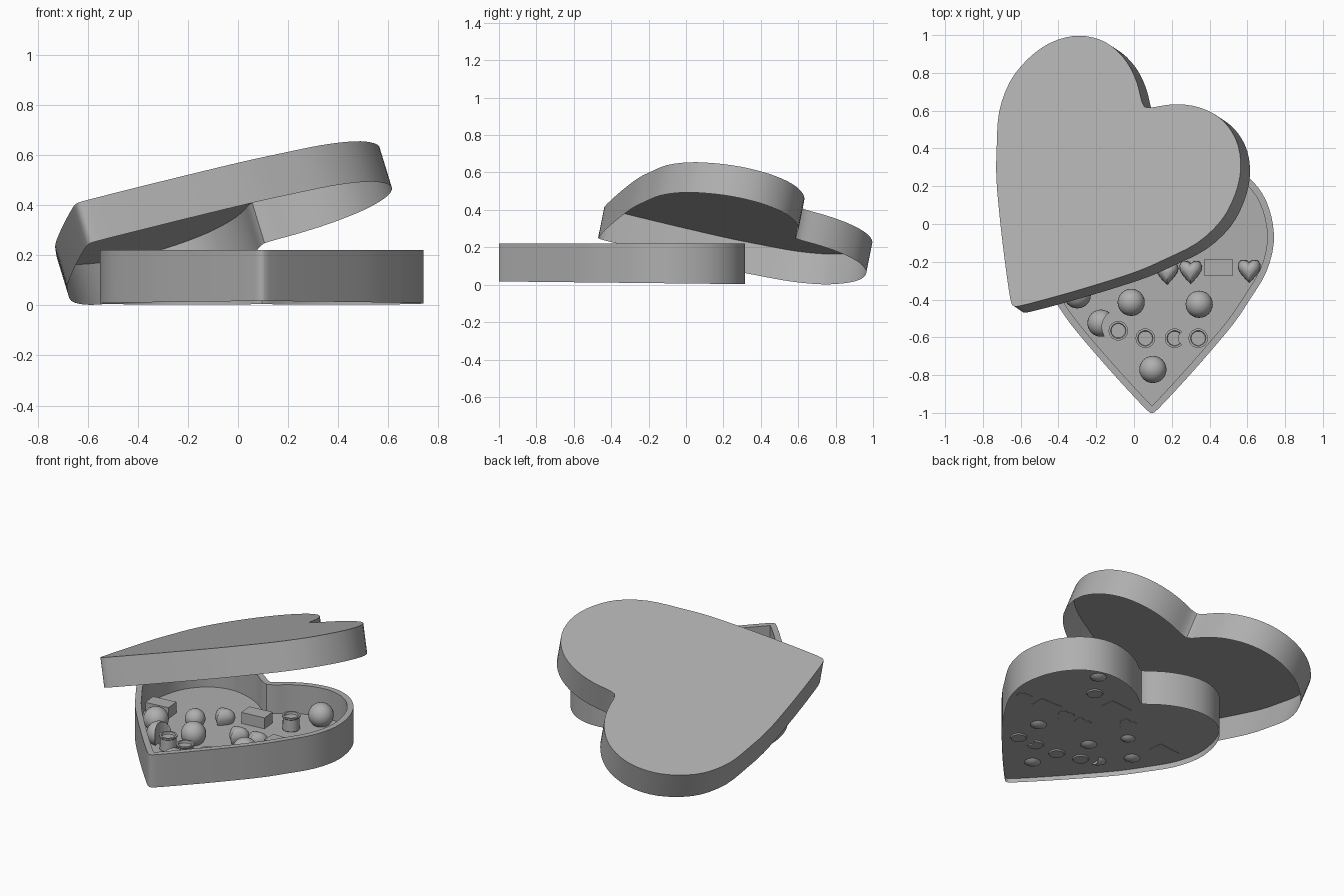
import bpy, bmesh, math
from mathutils import Vector, Matrix

if "Cube" in bpy.data.objects:
    bpy.data.objects.remove(bpy.data.objects["Cube"])

# Right half of the heart, from tip to notch (x from axis, y from tip)
HALF = [(0, 0), (.03, .018), (.165, .162), (.305, .32), (.43, .47), (.515, .595), (.605, .745),
        (.645, .9), (.632, 1.04), (.585, 1.16), (.505, 1.252), (.41, 1.302), (.31, 1.315),
        (.2, 1.293), (.1, 1.247), (0.03, 1.195), (0, 1.18)]
FLOOR = .042

GREY = bpy.data.materials.new("grey")
GREY.diffuse_color = (.43, .43, .43, 1)
GREY.use_nodes = True
GREY.node_tree.nodes["Principled BSDF"].inputs["Base Color"].default_value = GREY.diffuse_color


def spline(pts, n=3):
    """Catmull-Rom through the points, ends kept sharp."""
    p = [Vector(q) for q in pts]
    p = [p[0]] + p + [p[-1]]
    out = []
    for i in range(1, len(p) - 2):
        a, b, c, d = p[i - 1:i + 3]
        for k in range(n):
            t = k / n
            out.append(0.5 * (2 * b + (c - a) * t + (2 * a - 5 * b + 4 * c - d) * t * t
                              + (3 * b - a - 3 * c + d) * t ** 3))
    return out + [p[-1]]


def heart(sx=1, sy=1, n=3):
    """Closed counter-clockwise heart outline."""
    r = spline(HALF, n)
    r = r + [Vector((-q.x, q.y)) for q in r[-2:0:-1]]
    return [Vector((q.x * sx, q.y * sy)) for q in r]


def inset(loop, d):
    out = []
    for i, p in enumerate(loop):
        e1 = (p - loop[i - 1]).normalized()
        e2 = (loop[(i + 1) % len(loop)] - p).normalized()
        n1, n2 = Vector((-e1.y, e1.x)), Vector((-e2.y, e2.x))
        m = (n1 + n2).normalized()
        out.append(p + m * d / max(m.dot(n1), .6))
    return out


def finish(bm, name, smooth=True, angle=35):
    me = bpy.data.meshes.new(name)
    bm.to_mesh(me)
    bm.free()
    me.materials.append(GREY)
    ob = bpy.data.objects.new(name, me)
    bpy.context.collection.objects.link(ob)
    if smooth:
        bpy.ops.object.select_all(action='DESELECT')
        ob.select_set(True)
        bpy.context.view_layer.objects.active = ob
        bpy.ops.object.shade_smooth_by_angle(angle=math.radians(angle))
    return ob


def ring(bm, loop, z):
    return [bm.verts.new((p.x, p.y, z(p) if callable(z) else z)) for p in loop]


def bridge(bm, a, b):
    for i in range(len(a)):
        j = (i + 1) % len(a)
        bm.faces.new((a[i], a[j], b[j], b[i]))


# Box base: outer wall, rim, inner wall, floor slightly above the bottom edge
AX, AY = .095, -1.0
outer = [p + Vector((AX, AY)) for p in heart()]
inner = inset(outer, .035)
bm = bmesh.new()
rings = [ring(bm, outer, lambda p: .003 - .011 * (p.y - .315)), ring(bm, outer, .22),
         ring(bm, inner, .22), ring(bm, inner, FLOOR)]
for a, b in zip(rings, rings[1:]):
    bridge(bm, a, b)
bm.faces.new(ring(bm, outer, FLOOR))
finish(bm, "box_base")

# Lid: thin open heart tray, slightly deeper notch, leaning on the base
bm = bmesh.new()
loop = heart(1.105, 1.09)
for p in loop:
    if p.y > 1:
        p.y -= .025 * math.exp(-(p.x / .15) ** 2)
top, low = ring(bm, loop, 0), ring(bm, loop, -.172)
bridge(bm, low, top)
bm.faces.new(top)
lid = finish(bm, "box_lid")
n = Vector((-.306, .202, 1)).normalized()
u = Vector((.552, .834, .0))
u = (u - n * u.dot(n)).normalized()
v = u.cross(n)
org = Vector((-.64, -.42, .406)) - u * .01 + v * .008
lid.matrix_world = Matrix(((v.x, u.x, n.x, org.x), (v.y, u.y, n.y, org.y),
                           (v.z, u.z, n.z, org.z), (0, 0, 0, 1)))


# Candies
def ball(name, x, y, r=.072):
    bm = bmesh.new()
    bmesh.ops.create_uvsphere(bm, u_segments=24, v_segments=14, radius=r,
                              matrix=Matrix.Translation((x, y, r + .025)))
    return finish(bm, name)


def lathe(name, x, y, prof, seg=14):
    bm = bmesh.new()
    circ = [[Vector((x + r * math.cos(k * math.tau / seg), y + r * math.sin(k * math.tau / seg)))
             for k in range(seg)] for r, z in prof]
    rs = [ring(bm, c, z) for c, (r, z) in zip(circ, prof)]
    for a, b in zip(rs, rs[1:]):
        bridge(bm, a, b)
    bm.faces.new(rs[0][::-1])
    bm.faces.new(rs[-1])
    return finish(bm, name)


def bar(name, x, y, sx=.15, sy=.09, rot=0):
    bm = bmesh.new()
    bmesh.ops.create_cube(bm, size=1, matrix=Matrix.Translation((x, y, .075))
                          @ Matrix.Rotation(rot, 4, 'Z') @ Matrix.Diagonal((sx, sy, .07, 1)))
    return finish(bm, name, False)


def puffy_heart(name, x, y, w=.06):
    bm = bmesh.new()
    s = w / .645
    base = [(p - Vector((0, .72))) * s for p in heart(n=1)]
    rs = [ring(bm, [q * k + Vector((x, y)) for q in base], z)
          for k, z in ((.8, .04), (1, .07), (.93, .092), (.7, .112), (.35, .124))]
    for a, b in zip(rs, rs[1:]):
        bridge(bm, a, b)
    bm.faces.new(rs[0][::-1])
    bm.faces.new(rs[-1])
    return finish(bm, name, True, 50)


def bite(ob, x, y, r):
    """Cut an upright round bite out of a candy."""
    bm = bmesh.new()
    bmesh.ops.create_cone(bm, cap_ends=True, segments=24, radius1=r, radius2=r, depth=.4,
                          matrix=Matrix.Translation((x, y, .1)))
    cut = finish(bm, "bite_cutter", False)
    cut.hide_render = True
    cut.hide_set(True)
    m = ob.modifiers.new("bite", 'BOOLEAN')
    m.operation, m.solver, m.object = 'DIFFERENCE', 'EXACT', cut


for i, (x, y, r) in enumerate([(.1, -.77, .072), (-.015, -.415, .072), (.345, -.425, .072),
                               (-.3, -.375, .072), (.43, .2, .072), (-.14, -.22, .058)]):
    ball(f"round_candy_{i}", x, y, r)
bite(ball("bitten_round_candy", -.175, -.525), -.08, -.545, .09)

CUP = [(.043, .035), (.05, .045), (.047, .115), (.052, .12), (.052, .128), (.041, .128), (.038, .115)]
for i, (x, y) in enumerate([(-.083, -.565), (.06, -.605), (.34, -.605), (.33, .05)]):
    lathe(f"cup_candy_{i}", x, y, CUP)
bite(lathe("bitten_cup_candy", .215, -.605, CUP), .275, -.605, .04)

for i, (x, y, r) in enumerate([(.447, -.23, 0), (.13, .0, .1), (-.39, -.2, .1)]):
    bar(f"bar_candy_{i}", x, y, .15, .09, r)
for i, (x, y) in enumerate([(.61, -.245), (.3, -.25), (.175, -.255), (-.03, -.1)]):
    puffy_heart(f"heart_candy_{i}", x, y)
